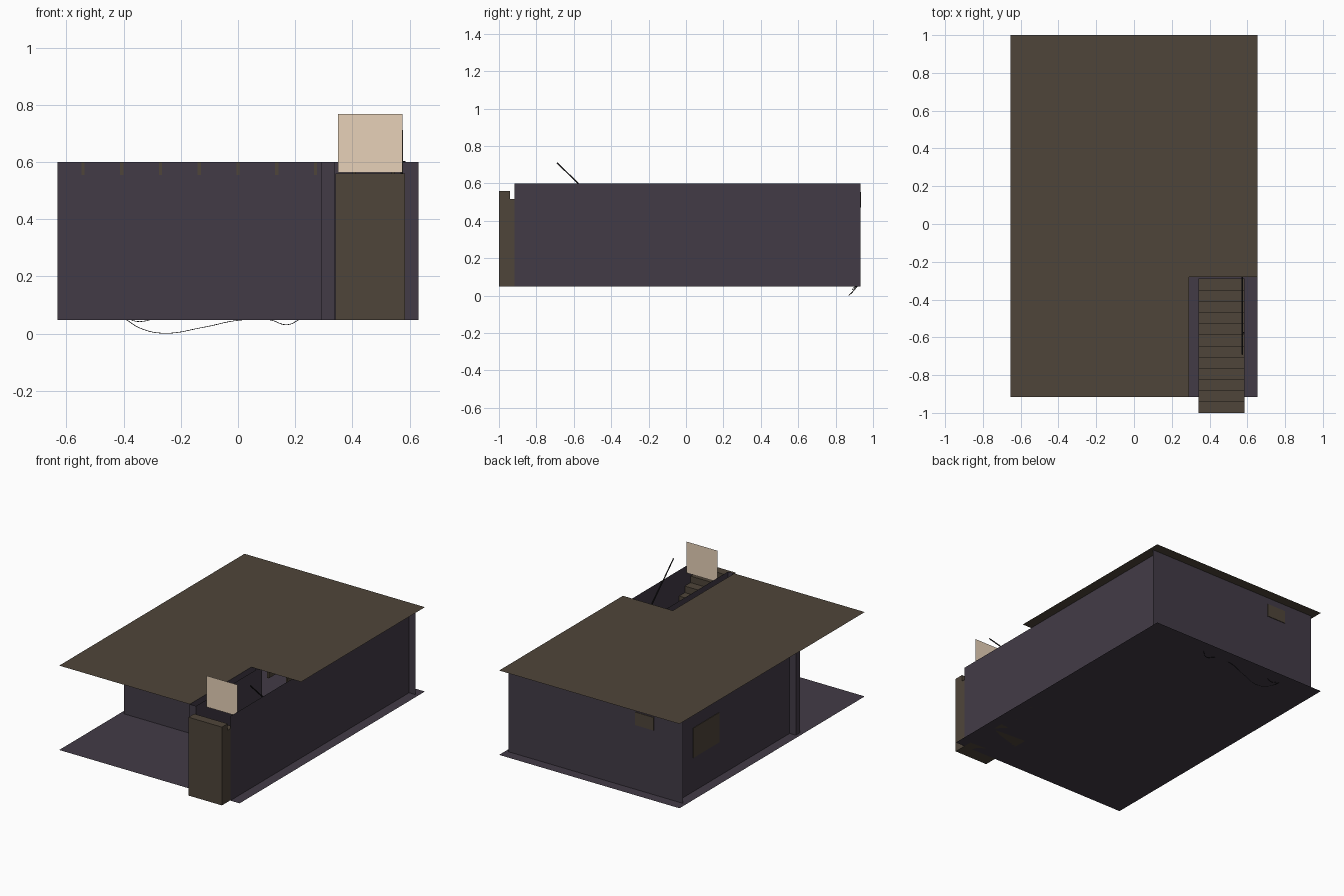
import bpy, bmesh
from mathutils import Vector

cube = bpy.data.objects.get("Cube")
if cube:
    bpy.data.objects.remove(cube, do_unlink=True)


def material(name, rgb):
    m = bpy.data.materials.new(name)
    m.use_nodes = True
    color = (*rgb, 1)
    m.diffuse_color = color
    m.node_tree.nodes["Principled BSDF"].inputs["Base Color"].default_value = color
    return m


PURPLE = material("purple grey plaster", (0.055, 0.044, 0.062))
BROWN = material("dark brown wood", (0.078, 0.060, 0.042))
CREAM = material("cream glow", (0.80, 0.64, 0.48))
BLACK = material("black metal", (0.012, 0.011, 0.012))


def finish(bm, name, mat):
    mesh = bpy.data.meshes.new(name)
    bm.to_mesh(mesh)
    bm.free()
    mesh.materials.append(mat)
    obj = bpy.data.objects.new(name, mesh)
    bpy.context.scene.collection.objects.link(obj)
    return obj


def box(name, x, y, z, mat, open_top=False):
    bm = bmesh.new()
    bmesh.ops.create_cube(bm, size=1)
    for v in bm.verts:
        v.co = [lo + (c + 0.5) * (hi - lo) for c, (lo, hi) in zip(v.co, (x, y, z))]
    if open_top:
        bm.normal_update()
        top = [f for f in bm.faces if f.normal.z > 0.9]
        bmesh.ops.delete(bm, geom=top, context='FACES_ONLY')
    return finish(bm, name, mat)


def sheet(name, points, mat):
    bm = bmesh.new()
    bm.faces.new([bm.verts.new(p) for p in points])
    return finish(bm, name, mat)


def upright(name, start, end, z, mat):
    """Vertical sheet between two plan points."""
    return sheet(name, [(*start, z[0]), (*end, z[0]), (*end, z[1]), (*start, z[1])], mat)


def tube(name, points, radius, mat, smooth=True):
    curve = bpy.data.curves.new(name, 'CURVE')
    curve.dimensions = '3D'
    curve.bevel_depth = radius
    curve.bevel_resolution = 1
    curve.use_fill_caps = True
    curve.materials.append(mat)
    if smooth:
        spline = curve.splines.new('BEZIER')
        spline.bezier_points.add(len(points) - 1)
        for bp, p in zip(spline.bezier_points, points):
            bp.co = p
            bp.handle_left_type = bp.handle_right_type = 'AUTO'
    else:
        spline = curve.splines.new('POLY')
        spline.points.add(len(points) - 1)
        for sp, p in zip(spline.points, points):
            sp.co = (*p, 1)
    obj = bpy.data.objects.new(name, curve)
    bpy.context.scene.collection.objects.link(obj)
    return obj


LOW, HIGH = 0.048, 0.60
SIDE, FRONT, BACK = 0.653, -0.916, 1.0
WALL, INNER, THICK = 0.631, 0.586, 0.045
WELL_X, WELL_Y = 0.292, -0.28
REAR = 0.932
HEIGHT = (LOW, HIGH)

# Floor sheet, and ceiling sheet notched over the stairwell
sheet("floor", [(-SIDE, FRONT, LOW), (SIDE, FRONT, LOW),
                (SIDE, BACK, LOW), (-SIDE, BACK, LOW)], PURPLE)
sheet("ceiling", [(-SIDE, FRONT, HIGH), (WELL_X, FRONT, HIGH), (WELL_X, WELL_Y, HIGH),
                  (SIDE, WELL_Y, HIGH), (SIDE, BACK, HIGH), (-SIDE, BACK, HIGH)], BROWN)

# Thin side and rear walls; the rear one runs past the sides
upright("side_wall_right", (-INNER, REAR), (-INNER, WELL_Y + THICK), HEIGHT, PURPLE)
upright("side_wall_left", (INNER, FRONT), (INNER, REAR), HEIGHT, PURPLE)
upright("rear_wall", (WALL, REAR), (-WALL, REAR), HEIGHT, PURPLE)

# Thick front wall and stairwell wall
box("front_wall", (-WALL, WELL_X), (WELL_Y, WELL_Y + THICK), HEIGHT, PURPLE, open_top=True)
box("stairwell_wall", (WELL_X, WELL_X + THICK), (FRONT, WELL_Y + THICK),
    HEIGHT, PURPLE, open_top=True)

# Ceiling joists with ends showing through the front wall
for i in range(-4, 5):
    x = i * 0.1355
    start = WELL_Y - 0.002 if x < WELL_X else WELL_Y + 0.01
    box("ceiling_joist", (x - 0.006, x + 0.006), (start, REAR - 0.005),
        (0.555, HIGH - 0.001), BROWN)

# Solid stair steps, highest at the front
STEPS, DEPTH, RISE = 12, 0.0592, 0.0427
for i in range(STEPS):
    y = -1 + i * DEPTH
    box("stair_step", (0.341, INNER - 0.002), (y, y + DEPTH),
        (LOW, LOW + RISE * (STEPS - i)), BROWN)

# Bright doorway panel above the stairs
upright("doorway_panel", (0.35, -0.825), (0.575, -0.825), (0.563, 0.768), CREAM)

# Handrail with a bracket to the wall
top, foot = Vector((0.573, -0.69, 0.71)), Vector((0.573, -0.17, 0.21))
tube("handrail", [top, foot], 0.004, BLACK, smooth=False)
grip = top.lerp(foot, 0.22)
tube("rail_bracket", [grip, grip + Vector((0.012, 0, 0))], 0.003, BLACK, smooth=False)

# Boards mounted on the rear and side walls
box("rear_board", (-0.42, -0.285), (REAR - 0.003, REAR + 0.004), (0.47, 0.555), BROWN)
box("side_board", (-INNER - 0.003, -INNER + 0.004), (0.495, 0.765), (0.27, 0.465), BROWN)

# Loose cables sagging along the rear wall
tube("long_cable", [(-0.40, 0.92, 0.055), (-0.34, 0.89, 0.018), (-0.26, 0.87, 0.0012),
                    (-0.12, 0.89, 0.022), (0.0, 0.91, 0.046), (0.11, 0.90, 0.048),
                    (0.17, 0.89, 0.031), (0.22, 0.92, 0.052)], 0.0012, BLACK)
tube("short_cable", [(-0.39, 0.92, 0.055), (-0.35, 0.90, 0.042),
                     (-0.29, 0.91, 0.052)], 0.0012, BLACK)
